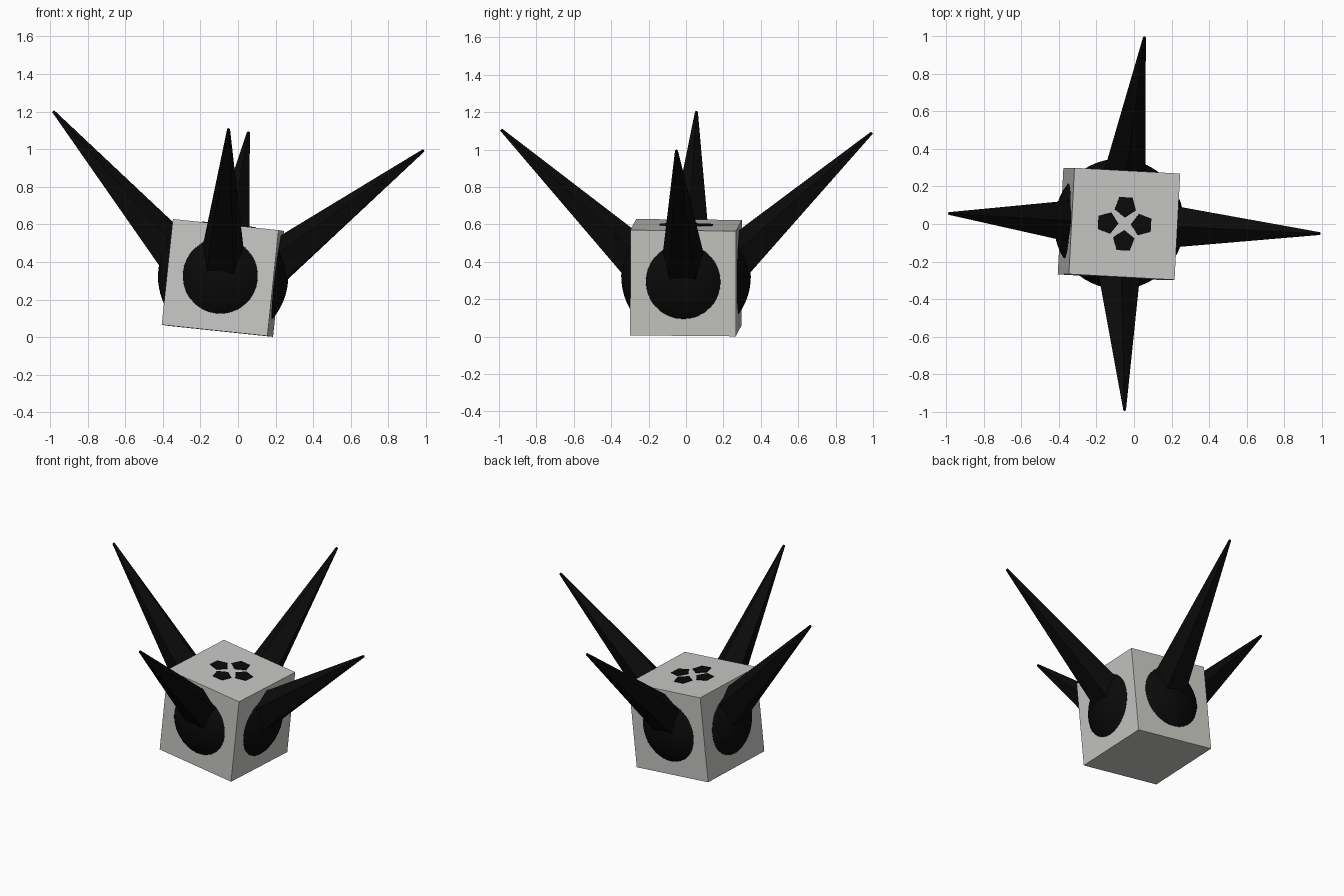
import bpy, bmesh, math
from mathutils import Matrix, Vector, Euler

if "Cube" in bpy.data.objects:
    bpy.data.objects.remove(bpy.data.objects["Cube"])

# whole model leans slightly
TILT = Matrix.Translation((-0.08, 0, 0.315)) @ Euler(
    (math.radians(-0.5), math.radians(6), math.radians(-3.1))).to_matrix().to_4x4()
HALF = 0.283


def material(name, rgb):
    m = bpy.data.materials.new(name)
    m.diffuse_color = (*rgb, 1)
    m.use_nodes = True
    m.node_tree.nodes["Principled BSDF"].inputs["Base Color"].default_value = m.diffuse_color
    return m


grey = material("light_grey", (0.58, 0.58, 0.56))
black = material("black", (0.003, 0.003, 0.003))


def finish(name, bm, mat, local=Matrix(), smooth=False):
    me = bpy.data.meshes.new(name)
    bmesh.ops.recalc_face_normals(bm, faces=bm.faces)
    for f in bm.faces:
        f.smooth = smooth
    bm.to_mesh(me)
    bm.free()
    me.materials.append(mat)
    ob = bpy.data.objects.new(name, me)
    bpy.context.collection.objects.link(ob)
    ob.matrix_world = TILT @ local
    return ob


# cube body
bm = bmesh.new()
bmesh.ops.create_cube(bm, size=2 * HALF)
finish("body", bm, grey)

# ball inside the body, bulging out of the four sides only
bm = bmesh.new()
bmesh.ops.create_uvsphere(bm, u_segments=48, v_segments=32, radius=0.347)
for v in bm.verts:
    v.co.z = max(-0.25, min(0.25, v.co.z))
finish("side_domes", bm, black, Matrix.Translation((0, 0, 0.008)), smooth=True)

# four spikes and the four pentagon spots on the top
base, tip = Vector((0.2, 0, 0.03)), Vector((0.993, 0, 0.787))
axis = tip - base
for i, side in enumerate(("right", "back", "left", "front")):
    turn = Matrix.Rotation(i * math.pi / 2, 4, 'Z')

    bm = bmesh.new()
    bmesh.ops.create_cone(bm, cap_ends=True, segments=5, radius1=0.132,
                          radius2=0.008, depth=axis.length)
    # one ridge of each spike faces up
    pitch = Matrix.Rotation(math.atan2(axis.x, axis.z), 4, 'Y')
    spin = Matrix.Rotation(math.pi / 2, 4, 'Z')
    lift = Matrix.Translation((base + tip) / 2)
    finish(side + "_spike", bm, black, turn @ lift @ pitch @ spin)

    bm = bmesh.new()
    bmesh.ops.create_cone(bm, cap_ends=True, segments=5, radius1=0.06,
                          radius2=0.06, depth=0.008)
    # a corner of each spot points at the centre
    bmesh.ops.rotate(bm, verts=bm.verts, matrix=Matrix.Rotation(math.pi / 2, 3, 'Z'))
    finish(side + "_spot", bm, black, turn @ Matrix.Translation((0.093, 0, HALF)))
